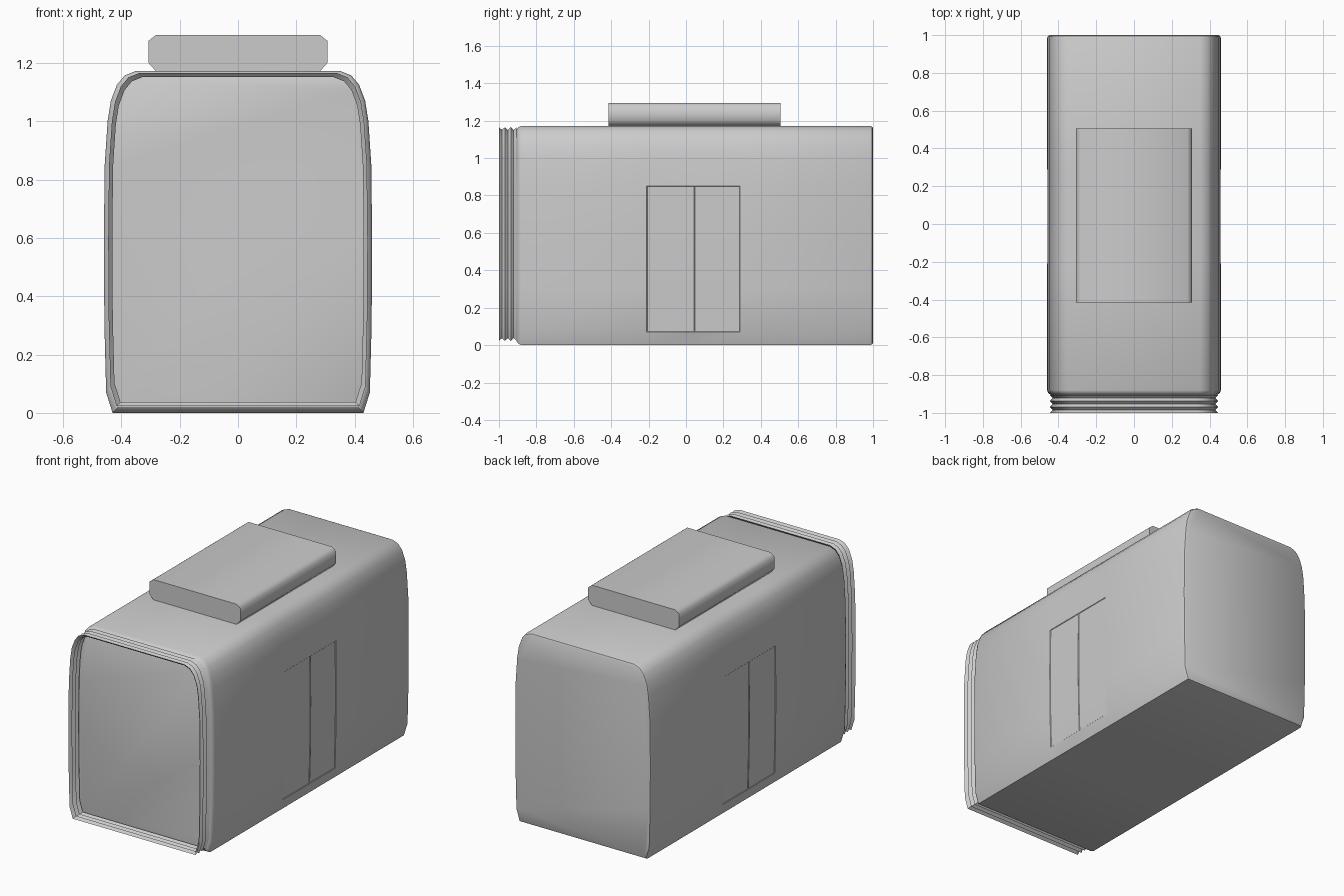
import bpy, bmesh, math

cube = bpy.data.objects.get("Cube")
if cube:
    bpy.data.objects.remove(cube)

grey = bpy.data.materials.new("plain grey")
grey.use_nodes = True
COLOUR = (0.6, 0.6, 0.6, 1)
grey.diffuse_color = COLOUR
grey.node_tree.nodes["Principled BSDF"].inputs["Base Color"].default_value = COLOUR

# Half cross-section of the carriage, from sill to roof centre
HALF = [(0.43, 0.0), (0.452, 0.07), (0.458, 0.3), (0.46, 0.58), (0.457, 0.85),
        (0.447, 1.0), (0.436, 1.07), (0.415, 1.125), (0.388, 1.157), (0.35, 1.172)]
SECTION = HALF + [(-x, z) for x, z in reversed(HALF)]
MID = 0.586


def ring(bm, y, inset=0.0, lift=0.0):
    """Cross-section at y, drawn in by inset."""
    sx, sz = 1 - inset / 0.46, 1 - inset / MID
    return [bm.verts.new((x * sx, y, MID + (z - MID) * sz + lift)) for x, z in SECTION]


def loft(bm, rings):
    for a, b in zip(rings, rings[1:]):
        for i in range(len(a)):
            j = (i + 1) % len(a)
            bm.faces.new((a[i], a[j], b[j], b[i]))


def finish(bm, name, angle=35):
    bmesh.ops.recalc_face_normals(bm, faces=bm.faces)
    mesh = bpy.data.meshes.new(name)
    bm.to_mesh(mesh)
    bm.free()
    mesh.materials.append(grey)
    obj = bpy.data.objects.new(name, mesh)
    bpy.context.collection.objects.link(obj)
    bpy.ops.object.select_all(action='DESELECT')
    obj.select_set(True)
    bpy.context.view_layer.objects.active = obj
    bpy.ops.object.shade_smooth_by_angle(angle=math.radians(angle))
    return obj


# Carriage body with softened ends and closed bulkheads
DOOR_Y = (-0.21, 0.045, 0.29)
bm = bmesh.new()
stations = [(-0.905, 0.02), (-0.895, 0.006), (-0.88, 0)]
stations += [(y, 0) for y in DOOR_Y] + [(0.985, 0), (0.995, 0.004), (1.0, 0.012)]
rings = [ring(bm, y, d) for y, d in stations]
loft(bm, rings)
bm.faces.new(rings[0])
bm.faces.new(rings[-1])
bmesh.ops.recalc_face_normals(bm, faces=bm.faces)

# Two shallow door leaves on each side
for side in (-1, 1):
    for y0, y1 in zip(DOOR_Y, DOOR_Y[1:]):
        leaf = []
        for f in bm.faces:
            c = f.calc_center_median()
            if c.x * side > 0.4 and y0 < c.y < y1 and 0.07 < c.z < 0.85:
                leaf.append(f)
        bmesh.ops.inset_region(bm, faces=leaf, thickness=0.003, depth=-0.003,
                               use_even_offset=True)
finish(bm, "carriage_body")

# Open pleated gangway at the front
bm = bmesh.new()
pleats = []
for i in range(7):
    y = -1.0 + i * 0.0158
    pleats.append(ring(bm, y, 0.015 if i % 2 == 0 else 0.029, 0.008))
loft(bm, pleats)
finish(bm, "gangway_bellows")

# Chamfered roof unit
bm = bmesh.new()
quarter = [(0.282, 1.172), (0.307, 1.2), (0.307, 1.275), (0.282, 1.295)]
outline = quarter + [(-x, z) for x, z in reversed(quarter)]
ends = [[bm.verts.new((x, y, z)) for x, z in outline] for y in (-0.415, 0.505)]
loft(bm, ends)
for end in ends:
    bm.faces.new(end)
finish(bm, "roof_unit", 60)
